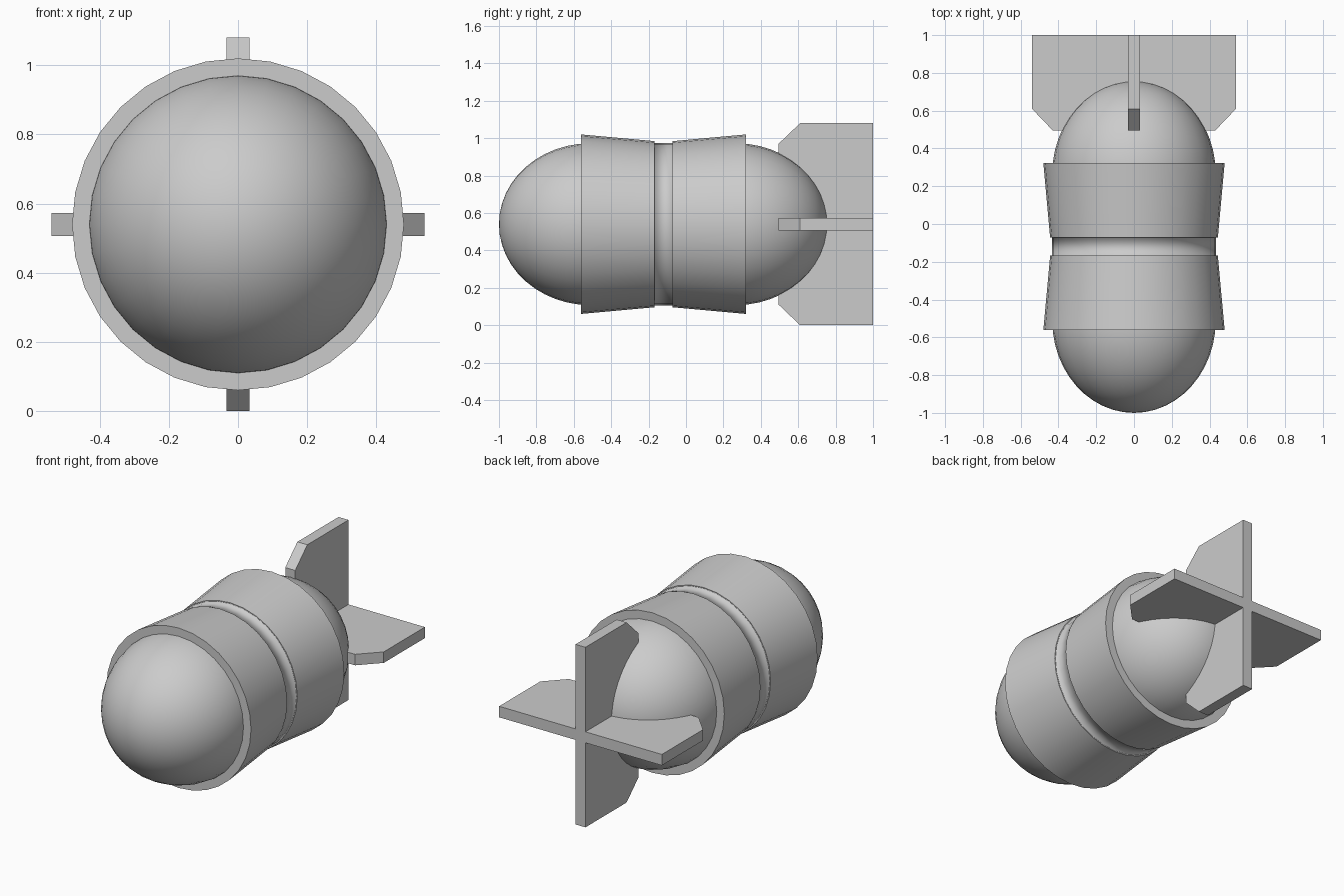
import bpy, bmesh, math

if "Cube" in bpy.data.objects:
    bpy.data.objects.remove(bpy.data.objects["Cube"])

AXIS_Z = 0.54   # height of the long axis
SIDES = 32
R = 0.433       # hull radius
FIN_T = 0.033   # half thickness of fins


def finish(name, bm):
    bmesh.ops.recalc_face_normals(bm, faces=bm.faces)
    me = bpy.data.meshes.new(name)
    bm.to_mesh(me)
    bm.free()
    ob = bpy.data.objects.new(name, me)
    bpy.context.collection.objects.link(ob)
    ob.location.z = AXIS_Z
    return ob


def lathe(name, profile, closed=False, angle=30):
    """Spin (radius, y) points about the y axis."""
    bm = bmesh.new()
    pts = [bm.verts.new((0, y, r)) for r, y in profile]
    pairs = list(zip(pts, pts[1:])) + ([(pts[-1], pts[0])] if closed else [])
    edges = [bm.edges.new(p) for p in pairs]
    bmesh.ops.spin(bm, geom=pts + edges, cent=(0, 0, 0), axis=(0, 1, 0),
                   angle=math.tau, steps=SIDES, use_duplicate=False)
    bmesh.ops.remove_doubles(bm, verts=bm.verts, dist=1e-4)
    ob = finish(name, bm)
    bpy.ops.object.select_all(action='DESELECT')
    ob.select_set(True)
    bpy.context.view_layer.objects.active = ob
    bpy.ops.object.shade_smooth_by_angle(angle=math.radians(angle))
    return ob


def plate(name, outline, turn):
    """Extruded fin outline of (radial, y) points, turned about the y axis."""
    bm = bmesh.new()
    f = bm.faces.new([bm.verts.new((r, y, -FIN_T)) for r, y in outline])
    ext = bmesh.ops.extrude_face_region(bm, geom=[f])
    new = [v for v in ext['geom'] if isinstance(v, bmesh.types.BMVert)]
    bmesh.ops.translate(bm, verts=new, vec=(0, 0, 2 * FIN_T))
    ob = finish(name, bm)
    ob.rotation_euler.y = turn
    return ob


# Hull: straight middle with elliptical nose and tail
CAP, N = 0.49, 12
quarter = [(R * math.sin(math.pi / 2 * i / N), CAP * math.cos(math.pi / 2 * i / N))
           for i in range(N + 1)]
hull = [(r, -1.0 + CAP - y) for r, y in quarter]
hull += [(r, 0.755 - CAP + y) for r, y in reversed(quarter)]
lathe("hull", hull, angle=40)

# Flared bands either side of the waist
for name, y_wide, y_narrow in (("front_band", -0.562, -0.168), ("rear_band", 0.322, -0.072)):
    lathe(name, [(0.48, y_wide), (0.444, y_narrow), (0.42, y_narrow), (0.42, y_wide)],
          closed=True)

# Softly shaded channel between the bands
lathe("waist_groove", [(0.443, -0.169), (0.434, -0.167), (0.434, -0.073), (0.443, -0.071)],
      angle=180)

# Cross of tail fins
half = [(0.43, 0.495), (0.54, 0.61), (0.54, 1.0)]
full = half + [(-r, y) for r, y in reversed(half)]
plate("vertical_fin", full, math.pi / 2)
side = [(FIN_T, 0.495)] + half + [(FIN_T, 1.0)]
plate("right_fin", side, 0)
plate("left_fin", side, math.pi)
